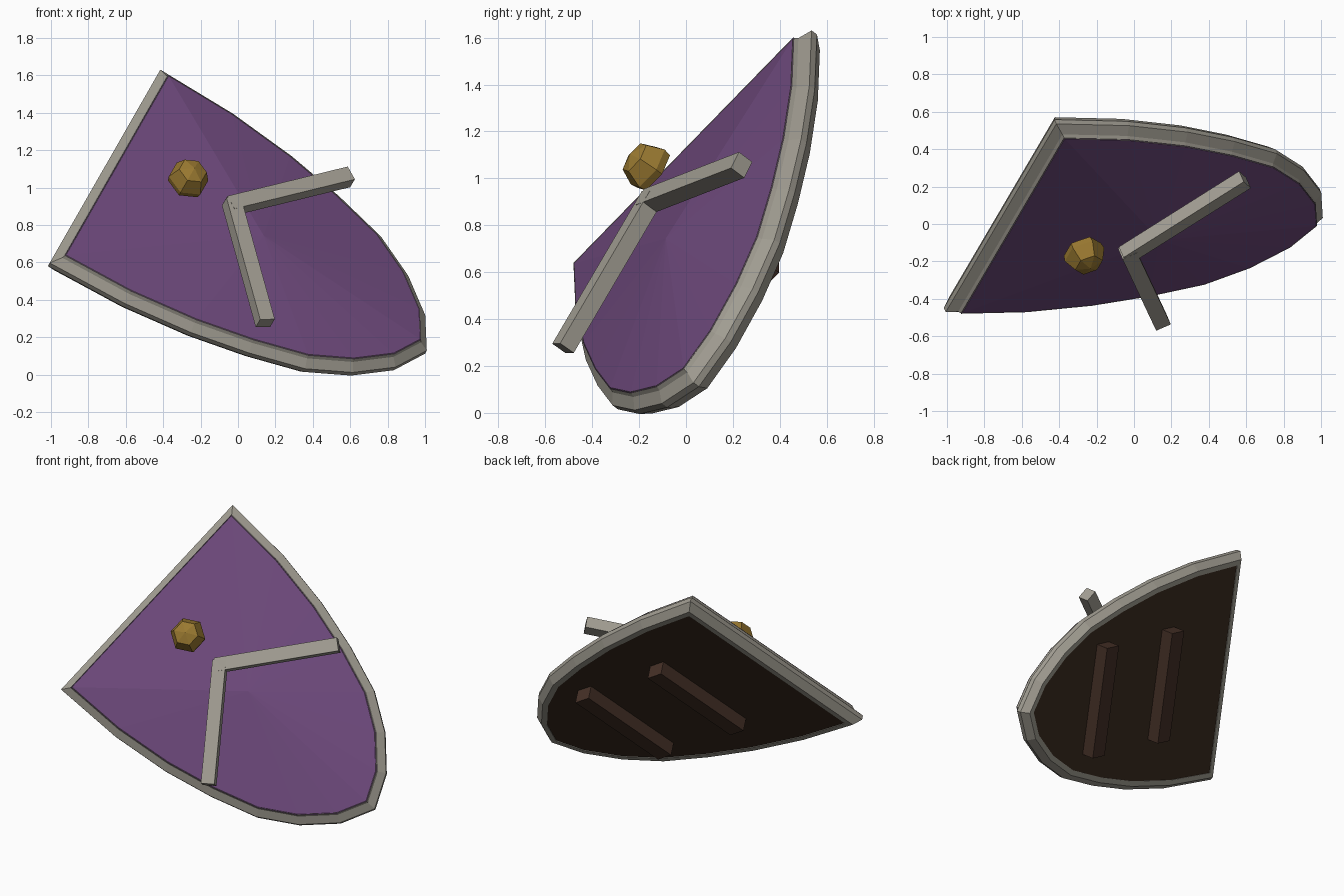
import bpy, bmesh, math
from mathutils import Vector, Matrix

if "Cube" in bpy.data.objects:
    bpy.data.objects.remove(bpy.data.objects["Cube"])

# Tilted shield frame: u across, v down towards the tip, n out of the front
M = Vector((-0.65, -0.01, 1.12))
v = Vector((0.868, 0, -0.497)).normalized()
u = Vector((0.385, 0.646, 0.66))
u = (u - v * u.dot(v)).normalized()
n = v.cross(u).normalized()
if n.y > 0:
    n = -n


def P(a, b, d):
    return M + u * a + v * b + n * d


def mat(name, c):
    m = bpy.data.materials.new(name)
    m.diffuse_color = (*c, 1)
    m.use_nodes = True
    m.node_tree.nodes["Principled BSDF"].inputs["Base Color"].default_value = m.diffuse_color
    return m


steel = mat("steel", (0.36, 0.34, 0.29))
purple = mat("purple", (0.15, 0.065, 0.195))
wood = mat("dark_wood", (0.045, 0.026, 0.015))
strap = mat("strap", (0.06, 0.03, 0.02))
gold = mat("gold", (0.32, 0.19, 0.03))


def make(name, pts, faces, m):
    bm = bmesh.new()
    vs = [bm.verts.new(P(*p)) for p in pts]
    for f in faces:
        bm.faces.new([vs[i] for i in f])
    bmesh.ops.recalc_face_normals(bm, faces=bm.faces)
    me = bpy.data.meshes.new(name)
    bm.to_mesh(me)
    bm.free()
    me.materials.append(m)
    ob = bpy.data.objects.new(name, me)
    bpy.context.collection.objects.link(ob)
    return ob


# Mirrored outline of the shield
half = [(.728, 0), (.715, .4), (.662, .78), (.585, 1.1), (.488, 1.395),
        (.351, 1.616), (.18, 1.79)]
outline = half + [(0, 1.877)] + [(-a, b) for a, b in reversed(half)]
N = len(outline)


def offset(o):
    out = []
    for i in range(N):
        p, q, r = (Vector(outline[(i + k) % N]) for k in (-1, 0, 1))
        e1, e2 = (q - p).normalized(), (r - q).normalized()
        n1, n2 = Vector((e1.y, -e1.x)), Vector((e2.y, -e2.x))
        s = n1 + n2
        out.append(q + s * (o / (1 + n1.dot(n2))))
    return out


if offset(0.1)[7].y < 1.877:
    _off = offset
    offset = lambda o: _off(-o)

# Domed front face
pts = [(*p, 0.0) for p in offset(0)] + [(0, 0.87, 0.1)]
make("front_face", pts, [(i, (i + 1) % N, N) for i in range(N)], purple)

# Flat wooden back
make("back_board", [(*p, -0.128) for p in offset(0.0)], [range(N)], wood)

# Rim swept around the outline
prof = [(-.012, -.015), (-.004, .003), (.006, -.02), (.05, -.055), (.05, -.085),
        (.015, -.132), (-.02, -.132)]
K = len(prof)
pts = [(*p, d) for o, d in prof for p in offset(o)]
faces = [(j * N + i, j * N + (i + 1) % N, (j + 1) % K * N + (i + 1) % N, (j + 1) % K * N + i)
         for j in range(K) for i in range(N)]
make("rim", pts, faces, steel)

BOX = [(0, 1, 3, 2), (4, 5, 7, 6), (0, 1, 5, 4), (2, 3, 7, 6), (0, 2, 6, 4), (1, 3, 7, 5)]


def bar(name, p, q, w, t, m):
    p, q = Vector(p), Vector(q)
    x = (q - p).normalized()
    y = Vector((0, 0, 1)).cross(x).normalized()
    z = x.cross(y)
    make(name, [e + y * (sy * w / 2) + z * (sz * t / 2)
                for e in (p, q) for sy in (-1, 1) for sz in (-1, 1)], BOX, m)


# Chevron on the front
for s, side in ((1, "right"), (-1, "left")):
    bar("chevron_" + side, (-0.02 * s, 0.63, 0.19), (0.59 * s, 1.11, 0.175), 0.085, 0.075, steel)

# Grips on the back
for name, b in (("upper_grip", 0.62), ("lower_grip", 1.25)):
    bar(name, (-0.375, b, -0.168), (0.375, b, -0.168), 0.115, 0.095, strap)

# Faceted boss
S = 6
pts = [(r * math.cos(math.tau * k / S), 0.37 + r * math.sin(math.tau * k / S), d)
       for r, d in ((.105, .165), (.112, .2), (.078, .275)) for k in range(S)] + [(0, 0.37, 0.3)]
faces = [tuple(range(S))]
for j in range(2):
    faces += [(j * S + k, j * S + (k + 1) % S, (j + 1) * S + (k + 1) % S, (j + 1) * S + k) for k in range(S)]
faces += [(2 * S + k, 2 * S + (k + 1) % S, 3 * S) for k in range(S)]
make("boss", pts, faces, gold)
